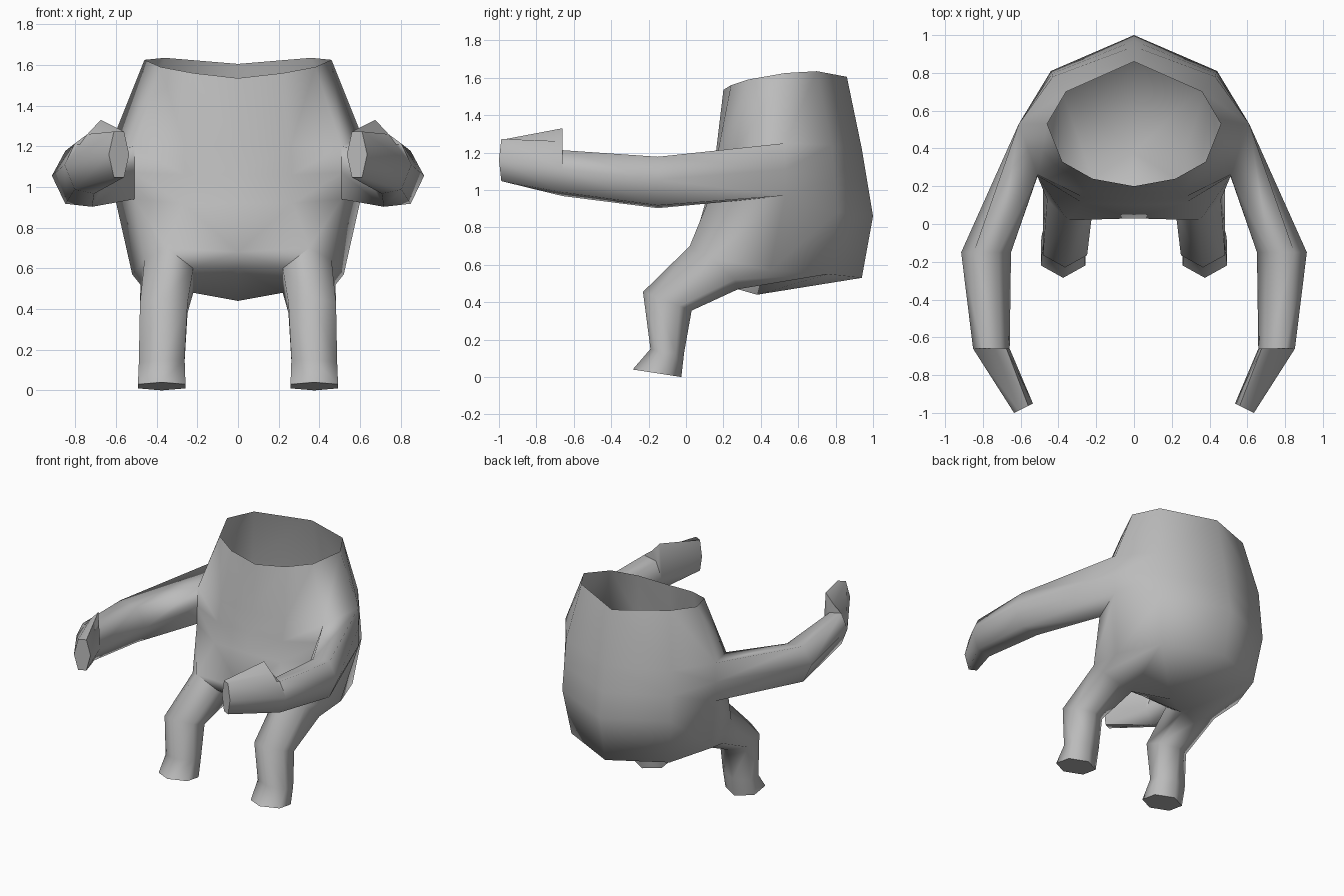
import bpy
import bmesh
from math import cos, sin, radians
from mathutils import Vector

cube = bpy.data.objects.get("Cube")
if cube:
    bpy.data.objects.remove(cube, do_unlink=True)

skin = bpy.data.materials.new("grey_skin")
skin.use_nodes = True
grey = (0.5, 0.5, 0.5, 1)
skin.diffuse_color = grey
skin.node_tree.nodes["Principled BSDF"].inputs["Base Color"].default_value = grey

bm = bmesh.new()


def points(*coords):
    return [bm.verts.new(c) for c in coords]


def hexagon(centre, u, v, start):
    """Six-sided limb section spanned by the half-axes u and v."""
    c, u, v = Vector(centre), Vector(u), Vector(v)
    angles = [radians(start + 60 * i) for i in range(6)]
    return points(*[c + u * cos(a) + v * sin(a) for a in angles])


def face(*verts):
    return bm.faces.new(verts)


def bridge(a, b, closed=True, skip=()):
    """Join two rings with quads."""
    n = len(a)
    for i in range(n if closed else n - 1):
        if i not in skip:
            j = (i + 1) % n
            face(a[i], a[j], b[j], b[i])


# Left half of the torso: rings run from the spine round to the front
neck = points((0, .86, 1.605), (.36, .70, 1.635), (.46, .53, 1.625),
              (.38, .33, 1.59), (.22, .24, 1.56), (0, .20, 1.535))
chest = points((0, .94, 1.22), (.43, .78, 1.24), (.61, .53, 1.25),
               (.51, .26, 1.2), (.26, .17, 1.2), (0, .16, 1.2))
waist = points((0, 1, .86), (.44, .81, .88), (.61, .53, .97),
               (.51, .25, .94), (.27, .11, .92), (0, .10, .92))
hips = points((0, .94, .53), (.40, .76, .55), (.52, .45, .57),
              (.46, .13, .64), (.35, .02, .70), (0, .03, .68))
ribs = points(*[(a.co + b.co) / 2 for a, b in zip(chest, waist)])

bridge(neck, chest, closed=False)
bridge(chest, ribs, closed=False, skip=(2,))   # shoulder opening
bridge(ribs, waist, closed=False, skip=(2,))
bridge(waist, hips, closed=False)

# Underside, leaving the leg opening
thigh_out, thigh_back, groin, thigh_in = points(
    (.48, .26, .52), (.36, .28, .47), (.22, .24, .48), (.22, .07, .60))
belly, seat = points((0, .08, .60), (0, .38, .44))
face(hips[0], hips[1], seat)
face(hips[1], thigh_back, groin, seat)
face(hips[1], hips[2], thigh_out, thigh_back)
face(hips[2], hips[3], thigh_out)
face(hips[5], hips[4], thigh_in, belly)
face(belly, thigh_in, groin, seat)

# Leg: hip opening, knee, ankle, sole
hip = [hips[4], hips[3], thigh_out, thigh_back, groin, thigh_in]
knee = hexagon((.365, -.10, .405), (.135, 0, 0), (0, .13, -.05), -90)
ankle = hexagon((.375, -.10, .14), (.13, 0, -.01), (0, .09, -.01), -90)
sole = hexagon((.375, -.155, .02), (.135, 0, 0), (0, .13, -.02), -90)
for upper, lower in ((hip, knee), (knee, ankle), (ankle, sole)):
    bridge(upper, lower)
face(*sole)

# Arm: shoulder opening, elbow, wrist
shoulder = [chest[2], chest[3], ribs[3], waist[3], waist[2], ribs[2]]
elbow = hexagon((.783, -.15, 1.04), (.132, 0, .015), (0, 0, .15), 60)
wrist = hexagon((.755, -.66, 1.09), (.097, 0, .02), (0, 0, .13), 60)
bridge(shoulder, elbow)
bridge(elbow, wrist)

# Hand: its top edge rises in a step above the wrist
step = points((.74, -.66, 1.26), (.675, -.66, 1.33))
tip = hexagon((.585, -.975, 1.16), (.05, -.025, 0), (0, 0, .13), 60)
bridge(step + wrist[2:], tip)
face(wrist[0], wrist[1], step[1], step[0])
face(wrist[1], wrist[2], step[1])
face(wrist[5], wrist[0], step[0])
face(*tip)

# Mirror to the right half and weld the centre seam
bmesh.ops.mirror(bm, geom=bm.verts[:] + bm.edges[:] + bm.faces[:],
                 merge_dist=0.001, axis='X')
bmesh.ops.remove_doubles(bm, verts=bm.verts[:], dist=0.0005)
bmesh.ops.recalc_face_normals(bm, faces=bm.faces[:])

mesh = bpy.data.meshes.new("headless_body")
bm.to_mesh(mesh)
bm.free()
mesh.materials.append(skin)
body = bpy.data.objects.new("headless_body", mesh)
bpy.context.collection.objects.link(body)

bpy.ops.object.select_all(action='DESELECT')
body.select_set(True)
bpy.context.view_layer.objects.active = body
bpy.ops.object.shade_smooth_by_angle(angle=radians(75))
